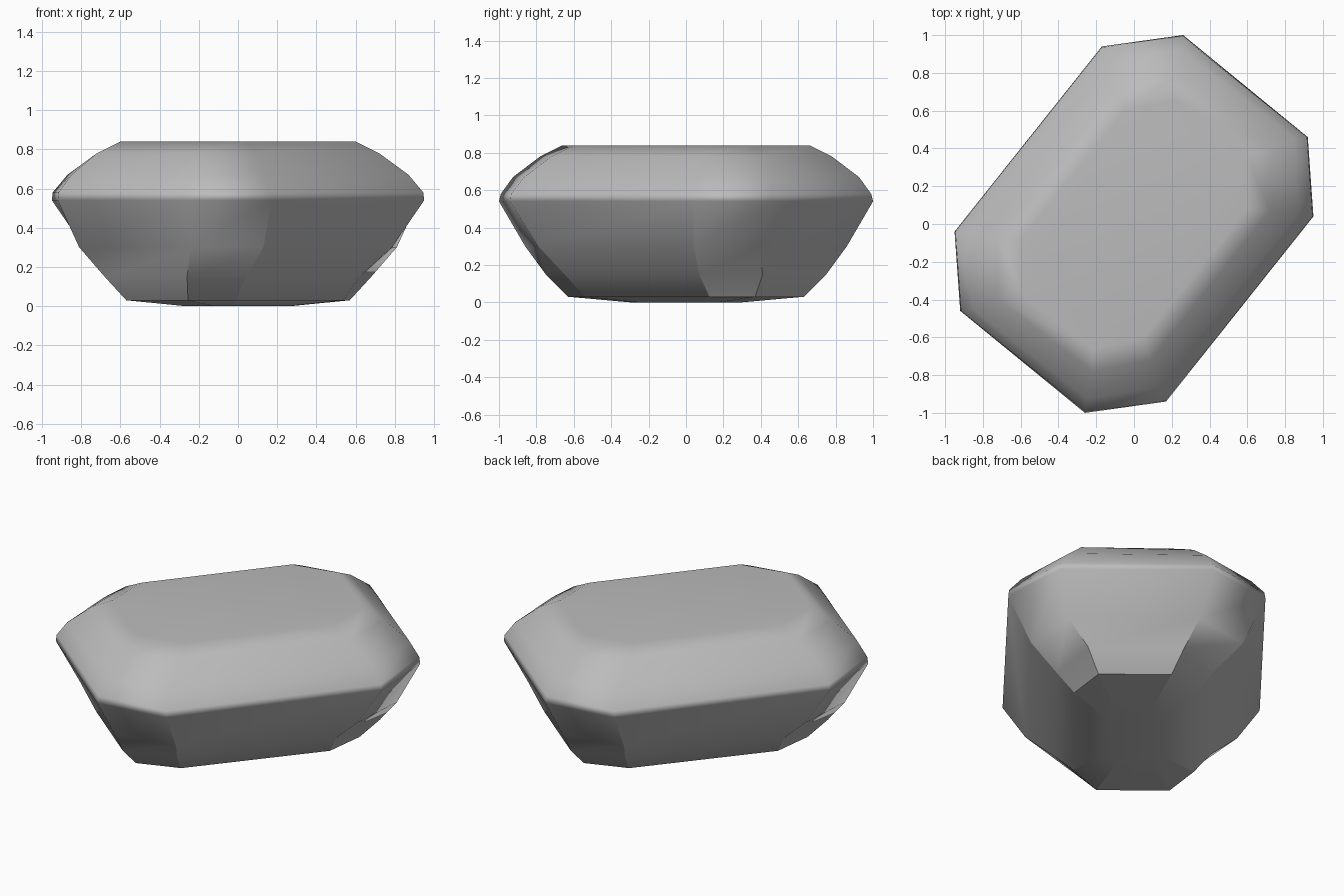
import bpy
import bmesh
import math

default_cube = bpy.data.objects.get("Cube")
if default_cube:
    bpy.data.objects.remove(default_cube, do_unlink=True)

# One flat stone colour
stone = bpy.data.materials.new("stone_grey")
stone.use_nodes = True
colour = (0.5, 0.5, 0.5, 1.0)
stone.diffuse_color = colour
shader = next(n for n in stone.node_tree.nodes if n.type == "BSDF_PRINCIPLED")
shader.inputs["Base Color"].default_value = colour
shader.inputs["Roughness"].default_value = 0.7

# Half outline of each facet level, the other half is its half-turn copy
GIRDLE = 0.54
LEVELS = [
    (0.03, [(0.54, 0.125), (0.57, 0.37), (0.255, 0.63), (0.01, 0.54)]),
    (0.15, [(0.62, 0.07), (0.68, 0.41), (0.26, 0.75), (-0.04, 0.65)]),
    (0.30, [(0.785, 0.04), (0.81, 0.39), (0.24, 0.86), (-0.13, 0.79)]),
    (GIRDLE, [(0.95, 0.04), (0.92, 0.46), (0.26, 1.0), (-0.17, 0.94)]),
    (0.58, [(0.945, 0.04), (0.915, 0.46), (0.26, 0.99), (-0.165, 0.935)]),
    (0.67, [(0.87, 0.06), (0.85, 0.45), (0.25, 0.925), (-0.13, 0.865)]),
    (0.78, [(0.72, 0.07), (0.72, 0.40), (0.22, 0.78), (-0.09, 0.72)]),
    (0.84, [(0.60, 0.08), (0.60, 0.36), (0.22, 0.66), (-0.05, 0.60)]),
]
# Shallow base tip below the lowest level
tip = [(x * 0.47, y * 0.47) for x, y in LEVELS[0][1]]
LEVELS.insert(0, (0.0, tip))


def add_ring(bm, z, half):
    outline = half + [(-x, -y) for x, y in half]
    return [bm.verts.new((x, y, z)) for x, y in outline]


# Loft the levels into a closed cut stone
bm = bmesh.new()
rings = [add_ring(bm, z, half) for z, half in LEVELS]
count = len(rings[0])
for low, high in zip(rings, rings[1:]):
    for i in range(count):
        j = (i + 1) % count
        bm.faces.new((low[i], low[j], high[j], high[i]))
bm.faces.new(list(reversed(rings[0])))
bm.faces.new(rings[-1])
bmesh.ops.recalc_face_normals(bm, faces=bm.faces)

# Crisp creases beside the long sides and around the lowest corners
for low, high, level in zip(rings, rings[1:], LEVELS):
    for i in range(count):
        beside_long_side = i % 4 in (0, 3)
        if level[0] < 0.1 or (level[0] < GIRDLE and beside_long_side):
            bm.edges.get((low[i], high[i])).smooth = False

mesh = bpy.data.meshes.new("cut_gem")
bm.to_mesh(mesh)
bm.free()
mesh.materials.append(stone)
gem = bpy.data.objects.new("cut_gem", mesh)
bpy.context.collection.objects.link(gem)

# Soft shading over the shallow facet bands
bpy.ops.object.select_all(action="DESELECT")
gem.select_set(True)
bpy.context.view_layer.objects.active = gem
bpy.ops.object.shade_smooth_by_angle(angle=math.radians(44), keep_sharp_edges=True)
weighted = gem.modifiers.new("facet_normals", "WEIGHTED_NORMAL")
weighted.keep_sharp = True
